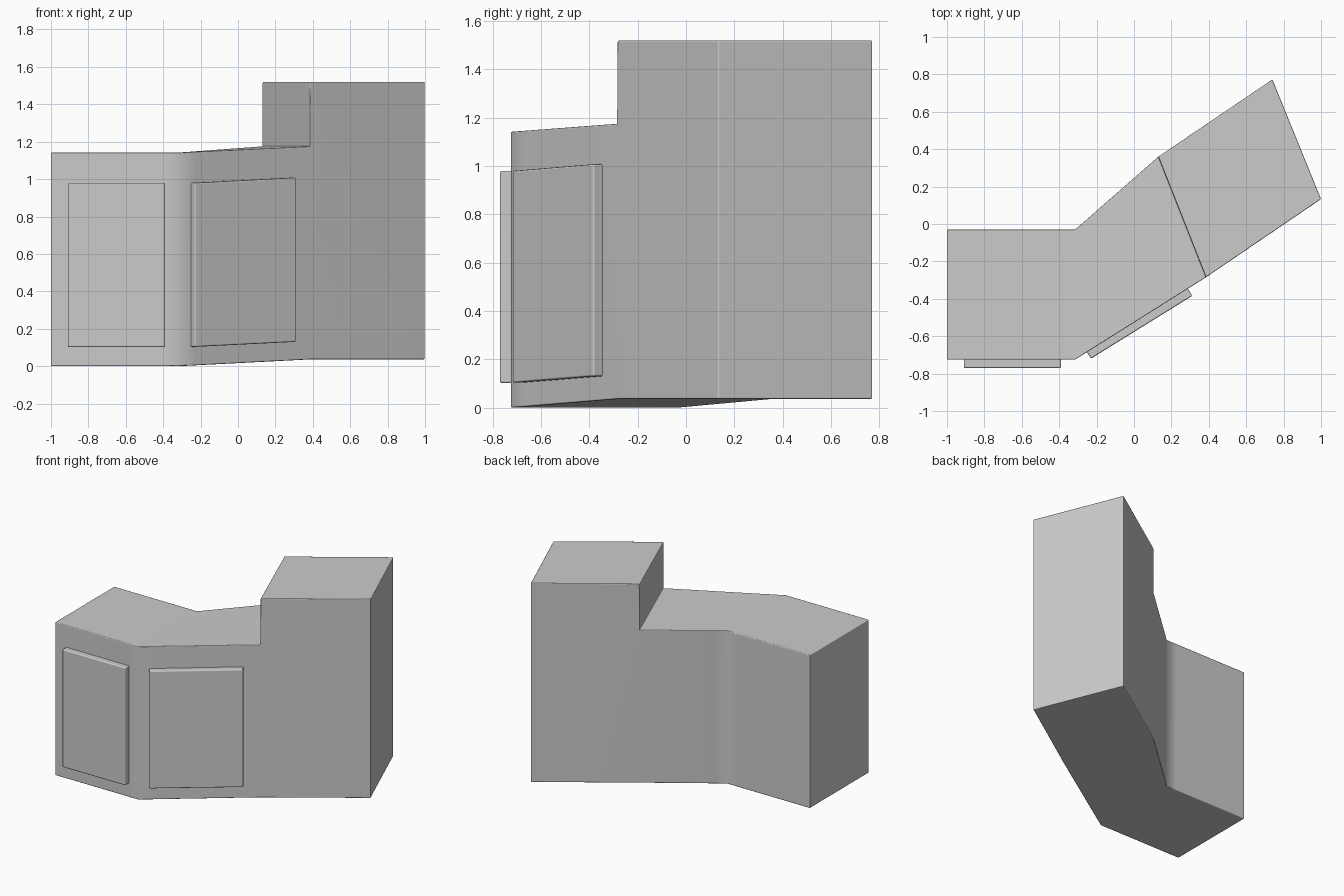
import bpy, bmesh, math

if "Cube" in bpy.data.objects:
    bpy.data.objects.remove(bpy.data.objects["Cube"])


def finish(name, bm, width):
    bmesh.ops.recalc_face_normals(bm, faces=bm.faces)
    mesh = bpy.data.meshes.new(name)
    bm.to_mesh(mesh)
    bm.free()
    ob = bpy.data.objects.new(name, mesh)
    bpy.context.collection.objects.link(ob)
    bpy.ops.object.select_all(action='DESELECT')
    ob.select_set(True)
    bpy.context.view_layer.objects.active = ob
    bpy.ops.object.shade_smooth_by_angle(angle=math.radians(45))
    bev = ob.modifiers.new("edge_bevel", 'BEVEL')
    bev.width = width
    bev.segments = 2
    bev.limit_method = 'ANGLE'
    bev.angle_limit = math.radians(50)
    bev.harden_normals = True
    return ob


def mix(a, b, t):
    return tuple(p + (q - p) * t for p, q in zip(a, b))


# Cabinet body: stations along its length (front x, y, back x, y, bottom z, top z)
left = (-1.0, -0.725, -1.0, -0.03, 0.0, 1.142)
bend = (-0.315, -0.725, -0.315, -0.03, 0.0, 1.142)
step = (0.385, -0.285, 0.13, 0.36, 0.036, 1.175)
right = (1.0, 0.133, 0.74, 0.773, 0.036, 1.52)
# Extra stations hold the soft shading close to the bend
stations = [left, mix(left, bend, 0.88), bend, mix(bend, step, 0.12), step, right]

bm = bmesh.new()
rings = []
for fx, fy, bx, by, lo, hi in stations:
    rings.append([bm.verts.new(c) for c in
                  ((fx, fy, lo), (bx, by, lo), (bx, by, hi), (fx, fy, hi))])
for a, b in zip(rings[:-2], rings[1:-1]):
    for i in range(4):
        j = (i + 1) % 4
        bm.faces.new((a[i], a[j], b[j], b[i]))
bm.faces.new(rings[0])
bm.faces.new(rings[-1])

# Taller end block rising from the step
s, r = rings[-2], rings[-1]
tall_back = bm.verts.new((step[2], step[3], right[5]))
tall_front = bm.verts.new((step[0], step[1], right[5]))
bm.faces.new((s[0], r[0], r[3], tall_front, s[3]))
bm.faces.new((s[1], r[1], r[2], tall_back, s[2]))
bm.faces.new((s[2], s[3], tall_front, tall_back))
bm.faces.new((tall_front, tall_back, r[2], r[3]))
bm.faces.new((s[0], s[1], r[1], r[0]))
finish("cabinet_body", bm, 0.006)


# Door panels: front-face ends, back-face ends, and (bottom, top) at each end
def door(name, plan, heights):
    bm = bmesh.new()
    rows = [[bm.verts.new((x, y, heights[k % 2][level]))
             for k, (x, y) in enumerate(plan)] for level in (0, 1)]
    lo, hi = [[row[k] for k in (0, 1, 3, 2)] for row in rows]
    bm.faces.new(lo)
    bm.faces.new(hi)
    for i in range(4):
        j = (i + 1) % 4
        bm.faces.new((lo[i], lo[j], hi[j], hi[i]))
    finish(name, bm, 0.008)


door("left_door",
     [(-0.91, -0.77), (-0.39, -0.77), (-0.91, -0.72), (-0.39, -0.72)],
     [(0.102, 0.98), (0.102, 0.98)])
door("angled_door",
     [(-0.23, -0.72), (0.312, -0.384), (-0.259, -0.674), (0.283, -0.338)],
     [(0.103, 0.98), (0.13, 1.008)])
